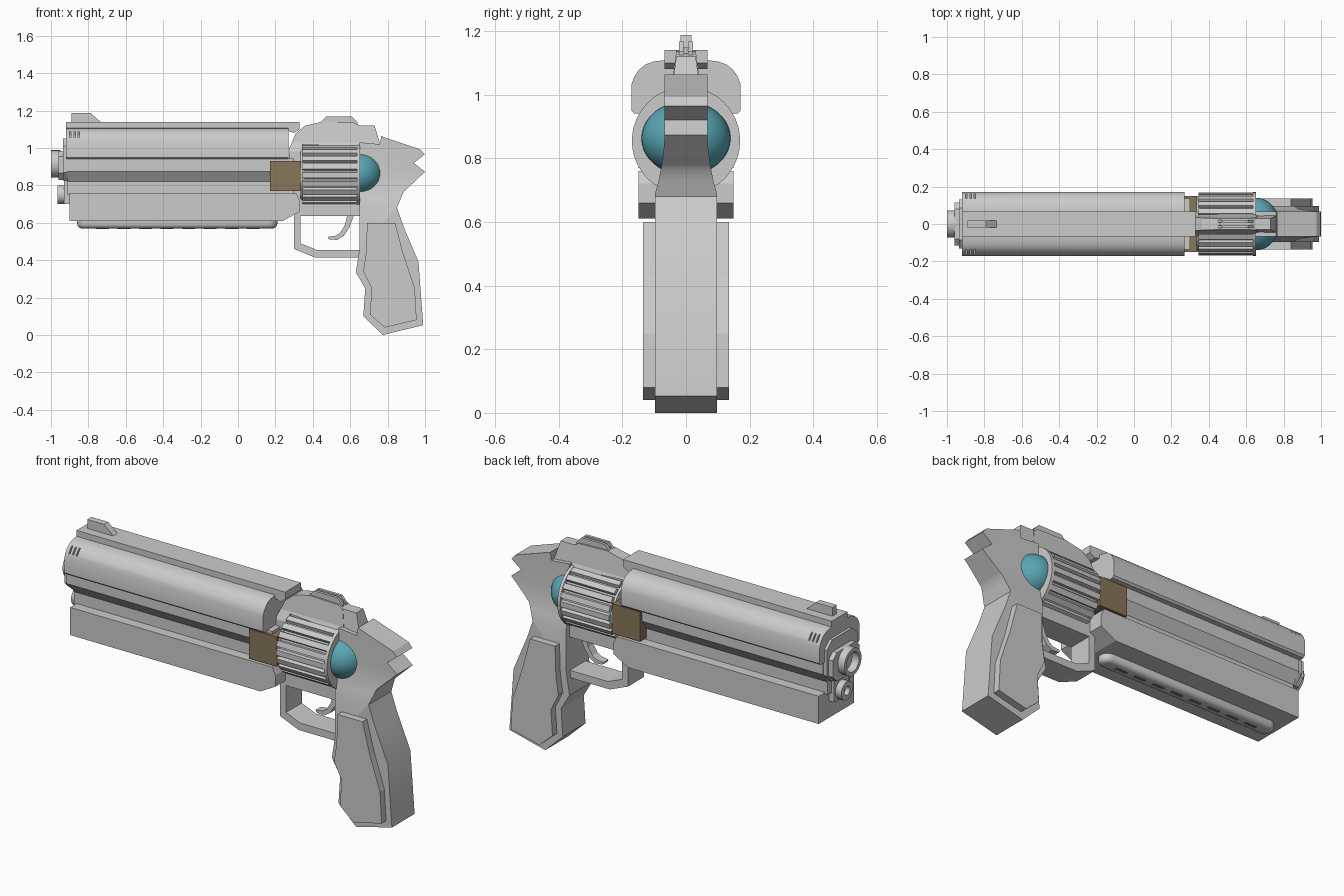
import bpy, bmesh
from math import sin, cos, pi, radians
from mathutils import Matrix, Vector

if "Cube" in bpy.data.objects:
    bpy.data.objects.remove(bpy.data.objects["Cube"])


def material(name, rgb):
    m = bpy.data.materials.new(name)
    m.diffuse_color = (*rgb, 1)
    m.use_nodes = True
    m.node_tree.nodes["Principled BSDF"].inputs["Base Color"].default_value = m.diffuse_color
    return m


TEAL = material("teal", (0.10, 0.38, 0.46))
BROWN = material("brown", (0.25, 0.18, 0.10))


def finish(name, bm, mat=None, smooth=False):
    bmesh.ops.recalc_face_normals(bm, faces=bm.faces)
    me = bpy.data.meshes.new(name)
    bm.to_mesh(me)
    bm.free()
    ob = bpy.data.objects.new(name, me)
    bpy.context.collection.objects.link(ob)
    if mat:
        me.materials.append(mat)
    if smooth:
        bpy.ops.object.select_all(action='DESELECT')
        ob.select_set(True)
        bpy.context.view_layer.objects.active = ob
        bpy.ops.object.shade_smooth_by_angle(angle=radians(28))
    return ob


def extrude(bm, start, offset):
    f = bm.faces.new([bm.verts.new(p) for p in start])
    r = bmesh.ops.extrude_face_region(bm, geom=[f], use_keep_orig=True)
    bmesh.ops.translate(bm, vec=offset,
                        verts=[v for v in r["geom"] if isinstance(v, bmesh.types.BMVert)])


def side_prism(name, pts, y0, y1, mat=None, widths=None, smooth=False):
    """Side outline (x, z) from y0 to y1; widths = (z, half width) pairs, rising."""
    bm = bmesh.new()
    extrude(bm, [(x, y0, z) for x, z in pts], (0, y1 - y0, 0))
    if widths:
        for z, _ in widths:
            bmesh.ops.bisect_plane(bm, geom=bm.verts[:] + bm.edges[:] + bm.faces[:],
                                   plane_co=(0, 0, z), plane_no=(0, 0, 1))
        for v in bm.verts:
            w = widths[0][1] if v.co.z <= widths[0][0] else widths[-1][1]
            for (za, wa), (zb, wb) in zip(widths, widths[1:]):
                if za <= v.co.z <= zb:
                    w = wa + (wb - wa) * (v.co.z - za) / (zb - za)
            v.co.y = w if v.co.y > 0 else -w
    return finish(name, bm, mat, smooth)


def long_prism(name, half, x0, x1, mat=None, smooth=False):
    """Mirrored cross-section (y, z) run along x."""
    ring = half + [(-y, z) for y, z in reversed(half)]
    bm = bmesh.new()
    extrude(bm, [(x0, y, z) for y, z in ring], (x1 - x0, 0, 0))
    return finish(name, bm, mat, smooth)


def box(name, x, y, z, mat=None):
    return side_prism(name, [(x[0], z[0]), (x[1], z[0]), (x[1], z[1]), (x[0], z[1])], *y, mat)


def lathe(name, profile, cz, n=32):
    """Profile (x, radius) turned about the x axis at height cz."""
    bm = bmesh.new()
    rings = [[bm.verts.new((x, r * cos(2 * pi * i / n), cz + r * sin(2 * pi * i / n)))
              for i in range(n)] for x, r in profile]
    for a, b in zip(rings, rings[1:]):
        for i in range(n):
            bm.faces.new((a[i], a[(i + 1) % n], b[(i + 1) % n], b[i]))
    bm.faces.new(rings[0])
    bm.faces.new(rings[-1])
    return finish(name, bm, smooth=True)


# Barrel shroud with three vent grooves on each side
shroud = long_prism("barrel_shroud", [(.07, 1.108), (.105, 1.103), (.128, 1.094), (.148, 1.078),
                    (.163, 1.056), (.172, 1.03), (.172, .95), (.162, .94)], -.92, .27, smooth=True)
for i in range(3):
    for s in (-1, 1):
        x = -.9 + i * .022
        cut = box("vent_cutter", (x, x + .008), sorted((s * .135, s * .2)), (1.055, 1.12))
        cut.hide_render = True
        cut.hide_viewport = True
        mod = shroud.modifiers.new("vent", 'BOOLEAN')
        mod.object = cut
        mod.solver = 'EXACT'

# Top rib and front sight
side_prism("top_rib", [(-.92, 1.09), (-.92, 1.14), (.33, 1.14), (.33, 1.1), (.30, 1.08), (.27, 1.09)],
           -.067, .067)
side_prism("front_sight", [(-.89, 1.13), (-.89, 1.188), (-.79, 1.188), (-.735, 1.14), (-.735, 1.13)],
           -.018, .018)

# Barrel core, front flange, muzzle and lower rod
long_prism("barrel_core", [(.135, .945), (.135, .875), (.095, .82), (.095, .75)], -.915, .30)
long_prism("front_flange", [(.085, 1.05), (.13, 1.01), (.13, .87), (.085, .825)], -.935, -.9)
long_prism("front_plate", [(.08, .985), (.115, .955), (.115, .865), (.08, .83)], -.96, -.93)
long_prism("rod_plate", [(.06, .84), (.06, .70)], -.93, -.89)
lathe("muzzle", [(-.95, .073), (-1, .073), (-1, .053), (-.9, .05)], .915)
lathe("rod_tube", [(-.9, .05), (-.965, .05), (-.965, .024), (-.94, .022)], .75, 24)

# Lower housing with rounded strip underneath
side_prism("lower_housing", [(-.9, .61), (.24, .61), (.33, .66), (.33, .72), (.31, .76), (-.9, .76)],
           -.15, .15)
bm = bmesh.new()
ring = [(.165 * 1 + .045 * cos(a), .045 * sin(a), .62) for a in [radians(-90 + 22.5 * k) for k in range(9)]]
ring += [(-.815 - .045 * cos(a), -.045 * sin(a), .62) for a in [radians(-90 + 22.5 * k) for k in range(9)]]
extrude(bm, ring, (0, 0, -.05))
low = [e for e in bm.edges if all(v.co.z < .58 for v in e.verts)]
bmesh.ops.bevel(bm, geom=low, offset=.025, segments=4, profile=.5, affect='EDGES')
finish("under_strip", bm, smooth=True)
for i in range(8):
    x = -.76 + i * .115
    box("strip_slot", (x, x + .07), (-.008, .008), (.568, .575), BROWN)

# Brown crane block
box("crane_block", (.17, .338), (-.15, .15), (.77, .93), BROWN)

# Fluted cylinder: ribbed drum between plain end rings
bm = bmesh.new()
teeth, ring = 22, []
for i in range(teeth):
    for f, r in ((-.30, .168), (.30, .168), (.40, .15), (.60, .15)):
        a = 2 * pi * (i + f) / teeth
        ring.append((.345, r * cos(a), .855 + r * sin(a)))
extrude(bm, ring, (.3, 0, 0))
finish("fluted_cylinder", bm)
lathe("cylinder_rear_ring", [(.635, .17), (.652, .17)], .855, 48)
lathe("cylinder_front_ring", [(.335, .145), (.355, .155)], .855, 48)

# Teal energy bulb
bm = bmesh.new()
bmesh.ops.create_uvsphere(bm, u_segments=32, v_segments=20, radius=1,
                          matrix=Matrix.Translation((.655, 0, .863)) @ Matrix.Diagonal((.12, .14, .116, 1)))
finish("energy_bulb", bm, TEAL, smooth=True)

# Top strap, strap block and rear sight
side_prism("top_strap", [(.30, .70), (.27, .85), (.275, 1), (.31, 1.08), (.36, 1.12), (.45, 1.14),
                         (.62, 1.135), (.65, 1.12), (.67, 1.0), (.345, 1.02), (.345, .70)],
           -1, 1, widths=[(.98, .067), (1.03, .045), (1.14, .03)])
for s in (-1, 1):
    side_prism("strap_block", [(.445, 1.12), (.445, 1.14), (.47, 1.167), (.61, 1.167), (.64, 1.135), (.64, 1.12)],
               *sorted((s * .007, s * .022)))
box("strap_block_base", (.455, .63), (-.01, .01), (1.12, 1.148))
side_prism("rear_sight", [(.645, 1.0), (.645, 1.12), (.73, 1.12), (.76, 1.02), (.76, 1.0)],
           -1, 1, widths=[(1.02, .045), (1.12, .03)])

# Rear frame with spiked hammer, flaring into the grip
side_prism("frame_and_grip", [(.65, 1.03), (.76, 1.02), (.765, 1.063), (.975, .992), (.998, .965),
           (.94, .92), (1, .873), (.885, .765), (.85, .68), (.885, .58), (.965, .39), (.99, .053),
           (.775, 0), (.67, .10), (.68, .25), (.63, .335), (.65, .46)],
           -1, 1, widths=[(.69, .097), (.73, .086), (.78, .076), (.83, .07), (.87, .067)], smooth=True)
for s in (-1, 1):
    side_prism("grip_panel", [(.69, .6), (.84, .6), (.885, .43), (.945, .25), (.955, .08), (.785, .04),
                              (.705, .11), (.715, .25), (.67, .34), (.685, .44)],
               *sorted((s * .09, s * .135)))

# Trigger guard with lower frame, and trigger
side_prism("trigger_guard", [(.66, .455), (.42, .455), (.335, .49), (.335, .635), (.66, .635),
           (.66, .70), (.35, .70), (.31, .74), (.30, .74), (.30, .46), (.41, .415), (.66, .415)],
           -.067, .067)
side_prism("trigger", [(.585, .64), (.57, .585), (.545, .545), (.52, .53), (.48, .525), (.485, .512),
                       (.53, .508), (.565, .53), (.595, .575), (.62, .64)], -.022, .022)
